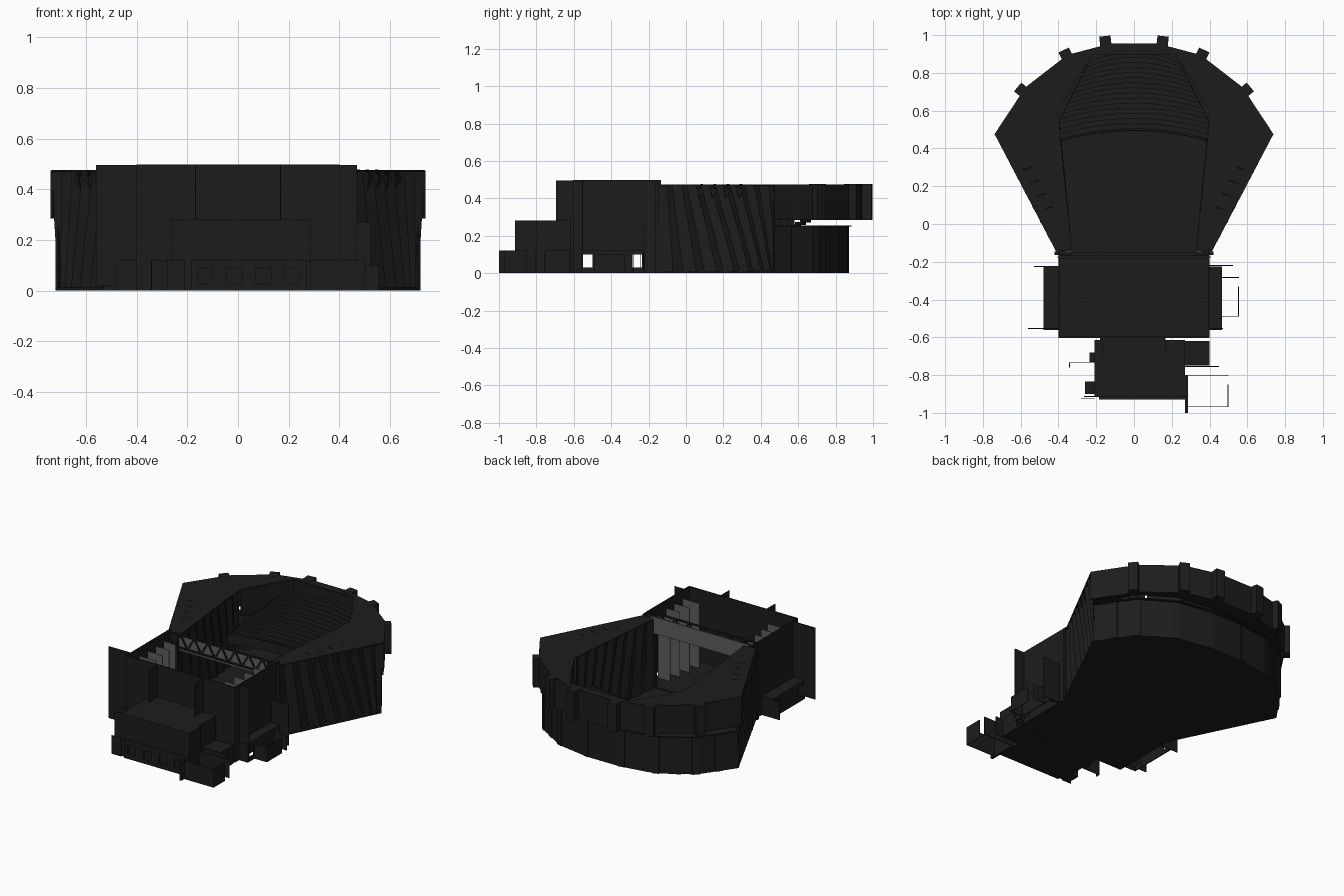
import bpy, math
from mathutils import Vector

if "Cube" in bpy.data.objects:
    bpy.data.objects.remove(bpy.data.objects["Cube"])


def material(name, v):
    m = bpy.data.materials.new(name)
    m.diffuse_color = (v, v, v, 1)
    m.use_nodes = True
    m.node_tree.nodes["Principled BSDF"].inputs["Base Color"].default_value = m.diffuse_color
    return m


DARK = material("dark_card", 0.012)
GREY = material("grey_cloth", 0.11)


def mesh(name, verts, faces, mat=DARK, thick=0):
    me = bpy.data.meshes.new(name)
    me.from_pydata([tuple(v) for v in verts], [], faces)
    me.materials.append(mat)
    ob = bpy.data.objects.new(name, me)
    bpy.context.collection.objects.link(ob)
    if thick:
        mod = ob.modifiers.new("thickness", 'SOLIDIFY')
        mod.thickness, mod.offset = thick, 0
    return ob


def box(name, x0, x1, y0, y1, z0, z1, mat=DARK):
    v = [(x, y, z) for x in (x0, x1) for y in (y0, y1) for z in (z0, z1)]
    f = [(0, 1, 3, 2), (4, 6, 7, 5), (0, 4, 5, 1), (2, 3, 7, 6), (0, 2, 6, 4), (1, 5, 7, 3)]
    return mesh(name, v, f, mat)


def grid(name, rows, thick=0, mat=DARK):
    n = len(rows[0])
    f = [(r * n + c, r * n + c + 1, (r + 1) * n + c + 1, (r + 1) * n + c)
         for r in range(len(rows) - 1) for c in range(n - 1)]
    return mesh(name, [p for r in rows for p in r], f, mat, thick)


def level(pts, z):
    return [(x, y, z) for x, y in pts]


def both(half):
    return half + [(-x, y) for x, y in reversed(half)]


T = 0.006

# plan outlines
outer_half = [(.41, -.15), (.735, .47), (.57, .72), (.35, .89), (.12, .95)]
inner_half = [(.33, -.13), (.39, .45), (.40, .6), (.31, .76), (.22, .90)]
lower_half = [(.715, .47), (.56, .69), (.35, .82), (.12, .86)]
outer, inner, lower = both(outer_half), both(inner_half), both(lower_half)
band = both(outer_half[1:])

# ground slabs
base = both([(.41, -.15)] + lower_half)
n = len(base)
mesh("auditorium_floor", level(base, 0) + level(base, .012),
     [tuple(range(n))[::-1], tuple(range(n, 2 * n))] +
     [(i, (i + 1) % n, n + (i + 1) % n, n + i) for i in range(n)])
box("stage_floor", -.4, .4, -.6, -.15, 0, .02)

# flat roof ring, upper band, soffit and lower wall
grid("roof_ring", [level(outer, .472), level(inner, .472)], T)
grid("upper_band", [level(band, .285), level(band, .474)], .012)
grid("band_soffit", [level(band, .288), level(lower, .288)], T)
grid("lower_wall", [level(lower, 0), level(lower, .25)], .012)
ledge = [(x * 1.01, y + .025) for x, y in lower]
grid("lower_ledge", [level(ledge, .252), level([(x * .93, y - .03) for x, y in lower], .252)], T)
upper_inner = both(inner_half[2:])
grid("upper_inner_wall", [level(upper_inner, .30), level(upper_inner, .472)], T)


# pilasters along the curved walls
def pilaster(name, p, size, depth, z0, z1, ang):
    ob = box(name, -size / 2, size / 2, -.03, depth, z0, z1)
    ob.location = (p[0], p[1], 0)
    ob.rotation_euler.z = ang


for s in (1, -1):
    for x, y, deg in [(.15, .955, -6), (.355, .885, -26), (.585, .70, -50)]:
        pilaster("upper_pilaster", (s * x, y), .06, .04, .285, .476, s * math.radians(deg))
    for x, y, deg in [(.13, .855, -10), (.35, .815, -22), (.46, .75, -32), (.555, .69, -44), (.64, .575, -54)]:
        pilaster("lower_pilaster", (s * x, y), .045, .012, 0, .25, s * math.radians(deg))


# pleated slanting side walls
def pleats(name, a, b, s, count, amp, shear, levels, inset):
    a, b = Vector(a), Vector(b)
    d = b - a
    nrm = Vector((d.y, -d.x)).normalized()
    rows = []
    for k, z in enumerate(levels):
        drop = 1 - k / (len(levels) - 1)
        row = []
        for i in range(count + 1):
            t = i / count
            u = t + shear * drop * t * (1 - t)
            p = a + d * u - nrm * ((i % 2) * amp + inset * drop * t)
            row.append((s * p.x, p.y, z))
        rows.append(row)
    grid(name, rows, .004)


for s in (1, -1):
    pleats("outer_pleated_wall", (.41, -.15), (.735, .47), s, 16, .028, .8, [0, .12, .24, .35, .472], .03)
    pleats("inner_pleated_wall", (.33, -.13), (.40, .58), s, 16, -.018, .5, [.012, .16, .31, .472], 0)
    # small teeth where the pleats meet the roof
    for i in range(4):
        y = .06 + i * .07
        x = .41 + (y + .15) * .524
        mesh("roof_tooth", [(s * x, y, .472), (s * (x - .09), y + .03, .476), (s * (x + .015), y + .035, .44),
                            (s * (x - .01), y + .01, .40)], [(0, 1, 2), (0, 2, 3)], DARK, .004)

# curved stepped balcony
rows, steps, cols = [], 15, 16


def tier_row(y, z):
    w = .395 if y < .55 else .395 - (y - .55) * .5
    return [(w * u, y + .055 * (1 - u * u), z) for u in [2 * c / cols - 1 for c in range(cols + 1)]]


rows.append(tier_row(.45, .18))
for i in range(steps):
    y, z = .45 + i * .027, .20 + i * .0145
    rows += [tier_row(y, z), tier_row(y + .027, z)]
grid("balcony_tiers", rows, .004)
grid("balcony_rail", [tier_row(.44, .18), tier_row(.44, .245)], .006)

# proscenium piers, header and roof truss
for s in (1, -1):
    a, b = sorted((s * .33, s * .42))
    box("proscenium_pier", a, b, -.165, -.145, 0, .48)
box("header_cloth", -.36, .36, -.148, -.142, .375, .485, GREY)
for z in (.405, .49):
    box("truss_chord", -.40, .40, -.182, -.168, z, z + .008)
for i in range(16):
    x0 = -.4 + i * .05
    za, zb = (.409, .494) if i % 2 else (.494, .409)
    mesh("truss_brace", [(x0 - .004, -.175, za), (x0 + .008, -.175, za), (x0 + .056, -.175, zb), (x0 + .044, -.175, zb)],
         [(0, 1, 2, 3)], DARK, .006)

# open-topped stage house with door openings in both sides
for s in (1, -1):
    a, b = sorted((s * .4, s * .392))
    box("stage_side_wall", a, b, -.6, -.135, .10, .497)
    box("stage_side_sill", a, b, -.6, -.135, 0, .03)
    for y0, y1 in [(-.6, -.555), (-.5, -.29), (-.235, -.135)]:
        box("stage_side_pier", a, b, y0, y1, .03, .10)
    # hanging side cloths
    for k in range(4):
        a, b = sorted((s * (.25 + k * .012), s * .375))
        y = -.50 + k * .085
        box("side_cloth", a, b, y, y + .003, .03, .46, GREY)
    # low side annex
    a, b = sorted((s * .4, s * (.465 if s > 0 else .48)))
    box("annex_roof", a, b, -.55, -.225, .118, .125)
    e0, e1 = (b - T, b) if s > 0 else (a, a + T)
    box("annex_side", e0, e1, -.5, -.29, 0, .12)
    box("annex_lintel", e0, e1, -.555, -.225, .10, .12)
    box("annex_sill", e0, e1, -.555, -.225, 0, .03)
    for y in (-.561, -.225 - T):
        box("annex_end", a, b, y, y + T, 0, .12)
box("stage_front_wall", -.4, .4, -.604, -.596, 0, .497)
box("stage_wing_left", -.56, -.4, -.555, -.551, .02, .495)
box("stage_wing_right", .4, .47, -.555, -.551, .02, .495)
for x in (-.17, .166):
    box("stage_front_fin", x, x + .004, -.695, -.6, 0, .495)
box("wing_fin_right", .4, .525, -.222, -.218, 0, .27)
box("wing_fin_left", -.53, -.4, -.227, -.223, 0, .12)
for y in (-.285, -.49):
    box("right_porch_end", .465, .555, y, y + .004, 0, .10)
box("right_porch_side", .551, .555, -.49, -.33, 0, .10)

# front block with a row of small windows
box("front_block", -.21, .27, -.915, -.615, 0, .282)
box("front_block_cap", -.18, .165, -.63, -.60, 0, .282)
box("front_wing_left", -.265, -.21, -.915, -.911, 0, .282)
box("front_wing_right", .27, .285, -.915, -.80, 0, .282)
box("front_sill", -.185, .27, -.93, -.915, 0, .03)
box("front_lintel", -.185, .27, -.93, -.915, .09, .122)
for x0, x1 in [(-.185, -.16), (-.10, -.045), (.015, .07), (.13, .18), (.24, .27)]:
    box("window_pier", x0, x1, -.93, -.915, .03, .09)

# low side rooms and thin screens around the front block
box("side_room_right", .27, .4, -.75, -.62, 0, .122)
box("side_room_left", -.26, -.21, -.90, -.835, 0, .122)
box("side_lobby_left", -.235, -.21, -.73, -.68, 0, .122)
for x0, x1, y, z in [(-.34, -.21, -.737, .122), (-.28, -.21, -.925, .122), (.27, .45, -.757, .122),
                     (.27, .50, -.805, .122), (.27, .50, -.97, .122)]:
    box("screen_wall", x0, x1, y, y + .004, 0, z)
box("screen_wall_end", .495, .5, -.97, -.85, 0, .122)
box("screen_fin", .27, .285, -1.0, -.915, 0, .122)
box("screen_fin_left", -.344, -.34, -.76, -.733, 0, .122)
